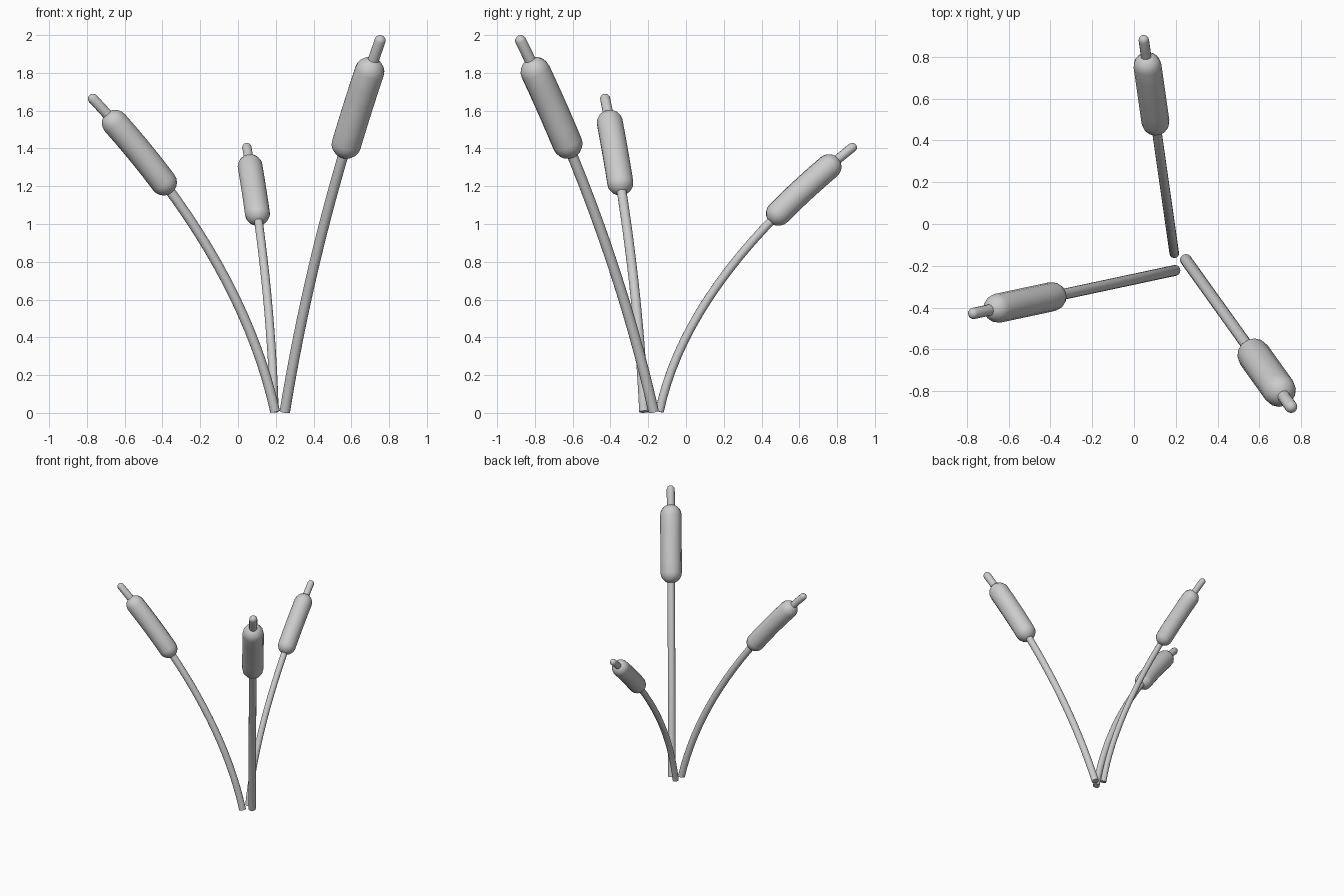
import bpy, bmesh
from math import sin, cos, pi
from mathutils import Vector

if "Cube" in bpy.data.objects:
    bpy.data.objects.remove(bpy.data.objects["Cube"])

SIDES = 14


def make_path(base, mid, tip):
    """Parabolic stalk that leans outward: returns point and tangent at height z."""
    b, t = Vector(base), Vector(tip)
    flat = Vector((t.x - b.x, t.y - b.y, 0))
    length = flat.length
    flat.normalize()
    r1, z1 = mid
    k = (length / t.z - r1 / z1) / (t.z - z1)
    a = r1 / z1 - k * z1

    def point(z):
        return Vector((b.x, b.y, 0)) + flat * (a * z + k * z * z) + Vector((0, 0, z))

    def tangent(z):
        return (flat * (a + 2 * k * z) + Vector((0, 0, 1))).normalized()

    return point, tangent, flat


def sweep(name, path, z0, z1, radius, steps, round_start, round_end):
    """Round tube along the path between two heights, with domed or flat ends."""
    point, tangent, flat = path
    side = flat.cross(Vector((0, 0, 1)))
    rings = []
    dome = [i * pi / 2 / 5 for i in range(1, 5)]
    if round_start:
        for a in reversed(dome):
            rings.append((point(z0) - tangent(z0) * radius * sin(a), tangent(z0), radius * cos(a)))
    for i in range(steps + 1):
        z = z0 + (z1 - z0) * i / steps
        rings.append((point(z), tangent(z), radius))
    if round_end:
        for a in dome:
            rings.append((point(z1) + tangent(z1) * radius * sin(a), tangent(z1), radius * cos(a)))

    bm = bmesh.new()
    loops = []
    for c, t, r in rings:
        up = side.cross(t)
        loops.append([bm.verts.new(c + r * (side * cos(2 * pi * j / SIDES) + up * sin(2 * pi * j / SIDES)))
                      for j in range(SIDES)])
    for lo, hi in zip(loops, loops[1:]):
        for j in range(SIDES):
            n = (j + 1) % SIDES
            bm.faces.new((lo[j], lo[n], hi[n], hi[j]))
    # close the ends: a pole for domes, one polygon for flat cuts
    for loop, z, sign, domed in ((loops[0], z0, -1, round_start), (loops[-1], z1, 1, round_end)):
        if domed:
            pole = bm.verts.new(point(z) + tangent(z) * radius * sign)
            for j in range(SIDES):
                bm.faces.new((loop[j], loop[(j + 1) % SIDES], pole))
        else:
            bm.faces.new(loop)
    bmesh.ops.recalc_face_normals(bm, faces=bm.faces)
    mesh = bpy.data.meshes.new(name)
    bm.to_mesh(mesh)
    bm.free()
    obj = bpy.data.objects.new(name, mesh)
    bpy.context.collection.objects.link(obj)
    bpy.ops.object.select_all(action='DESELECT')
    obj.select_set(True)
    bpy.context.view_layer.objects.active = obj
    bpy.ops.object.shade_smooth_by_angle(angle=0.7)


# name, base, (outward distance, height) at stem top, tip centre,
# head heights, head radius, stem radius, tip radius
reeds = [
    ("tall", (0.247, -0.17, 0), (0.53, 1.36), (0.752, -0.875, 1.97), (1.425, 1.805), 0.08, 0.028, 0.03),
    ("middle", (0.198, -0.222, 0), (0.574, 1.18), (-0.768, -0.428, 1.663), (1.22, 1.535), 0.07, 0.026, 0.027),
    ("short", (0.193, -0.142, 0), (0.602, 1.02), (0.047, 0.88, 1.405), (1.057, 1.303), 0.067, 0.023, 0.025),
]
for name, base, mid, tip, head, head_r, stem_r, tip_r in reeds:
    path = make_path(base, mid, tip)
    sweep(name + "_stem", path, 0.006, head[0], stem_r, 14, False, False)
    sweep(name + "_seed_head", path, head[0], head[1], head_r, 5, True, True)
    sweep(name + "_tip_spike", path, head[1], tip[2], tip_r, 3, False, True)
